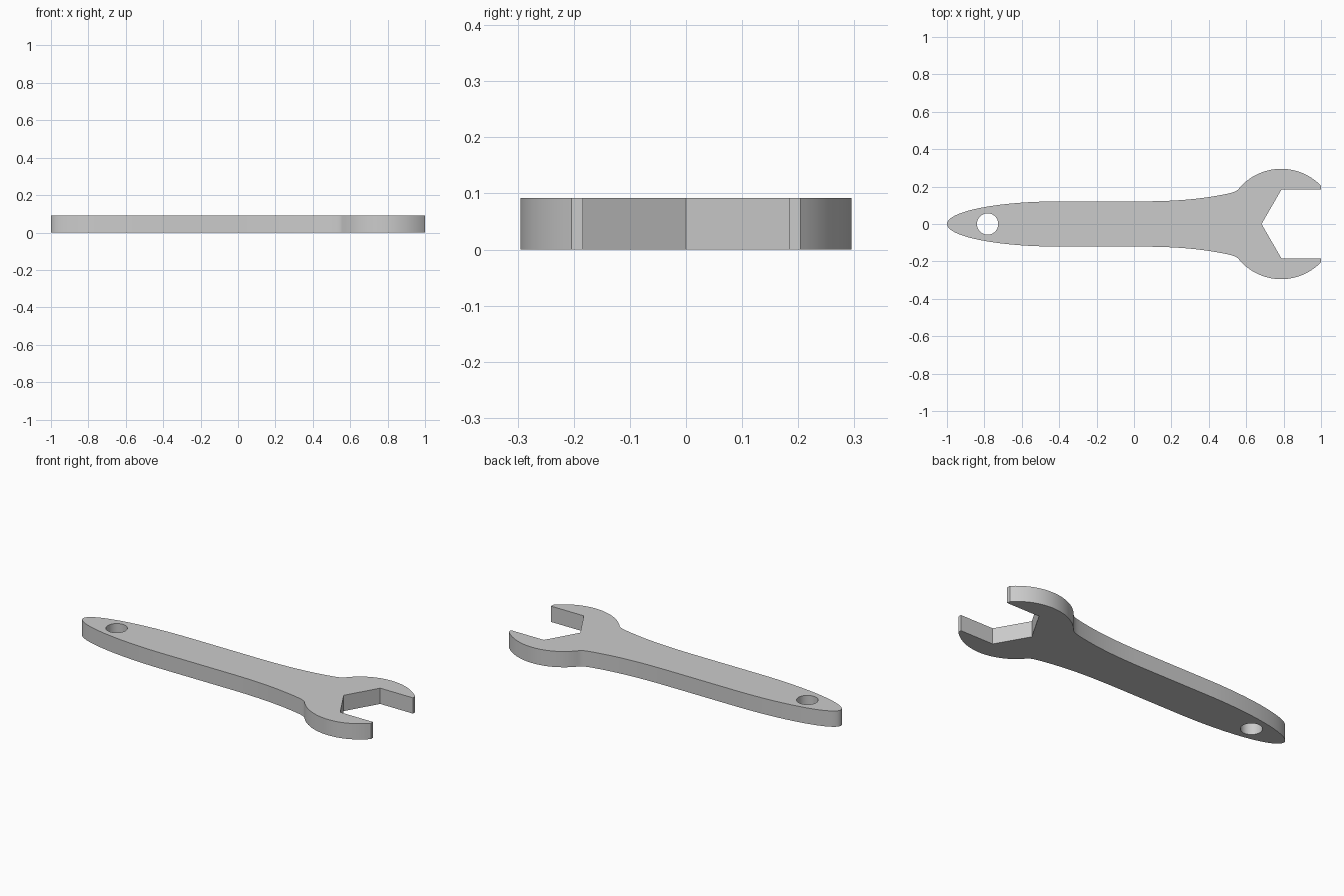
import bpy, bmesh
from math import sqrt, sin, cos, pi, atan2, radians
from mathutils import Vector

if "Cube" in bpy.data.objects:
    bpy.data.objects.remove(bpy.data.objects["Cube"], do_unlink=True)

THICK = 0.092
HEAD_X, HEAD_R = 0.787, 0.295
JAW = 0.184                      # half width of the hexagonal opening
SIDE = JAW * 2 / sqrt(3)
NOTCH_X = 0.682                  # deepest point of the opening

steel = bpy.data.materials.new("steel_grey")
steel.use_nodes = True
colour = (0.6, 0.6, 0.6, 1)
steel.diffuse_color = colour
steel.node_tree.nodes["Principled BSDF"].inputs["Base Color"].default_value = colour


def span(a, b, n):
    return [a + (b - a) * i / n for i in range(n + 1)]


def handle_y(x):
    return 0.121 + 0.041 * (x / 0.5) ** 2.6


# Upper half of the outline, from the rounded tip to the jaw notch
half = [(-0.4 - 0.6 * cos(t), 0.121 * sin(t)) for t in span(0, pi / 2, 28)]
half += [(x, handle_y(x)) for x in span(0, 0.5, 14)]

# Small fillet from handle into head
start_a = radians(141)
end_a = atan2(sqrt(HEAD_R ** 2 - (1 - HEAD_X) ** 2), 1 - HEAD_X)
p0 = Vector((0.5, handle_y(0.5)))
p1 = Vector((0.546, 0.172))
p2 = Vector((HEAD_X + HEAD_R * cos(start_a), HEAD_R * sin(start_a)))
half += [tuple(p0.lerp(p1, t).lerp(p1.lerp(p2, t), t)) for t in span(0, 1, 6)[1:-1]]

# Round head and hexagonal jaw
half += [(HEAD_X + HEAD_R * cos(a), HEAD_R * sin(a)) for a in span(start_a, end_a, 32)]
half += [(1, JAW), (NOTCH_X + SIDE / 2, JAW), (NOTCH_X, 0)]

outline = half + [(x, -y) for x, y in half[-2:0:-1]]
hole = [(-0.783 + 0.057 * cos(a), 0.057 * sin(a)) for a in span(0, 2 * pi, 40)[:-1]]

# Fill the flat profile around the hole, then give it thickness
bm = bmesh.new()
edges = []
for loop in (outline, hole):
    verts = [bm.verts.new((x, y, 0)) for x, y in loop]
    edges += [bm.edges.new((v, verts[i - 1])) for i, v in enumerate(verts)]
bmesh.ops.triangle_fill(bm, use_beauty=True, edges=edges)
top = bmesh.ops.extrude_face_region(bm, geom=bm.faces[:], use_keep_orig=True)
bmesh.ops.translate(bm, vec=(0, 0, THICK),
                    verts=[g for g in top["geom"] if isinstance(g, bmesh.types.BMVert)])
bmesh.ops.recalc_face_normals(bm, faces=bm.faces[:])

mesh = bpy.data.meshes.new("wrench_body")
bm.to_mesh(mesh)
bm.free()
mesh.materials.append(steel)
body = bpy.data.objects.new("wrench_body", mesh)
bpy.context.collection.objects.link(body)

bpy.ops.object.select_all(action="DESELECT")
body.select_set(True)
bpy.context.view_layer.objects.active = body
bpy.ops.object.shade_smooth_by_angle(angle=radians(30))
